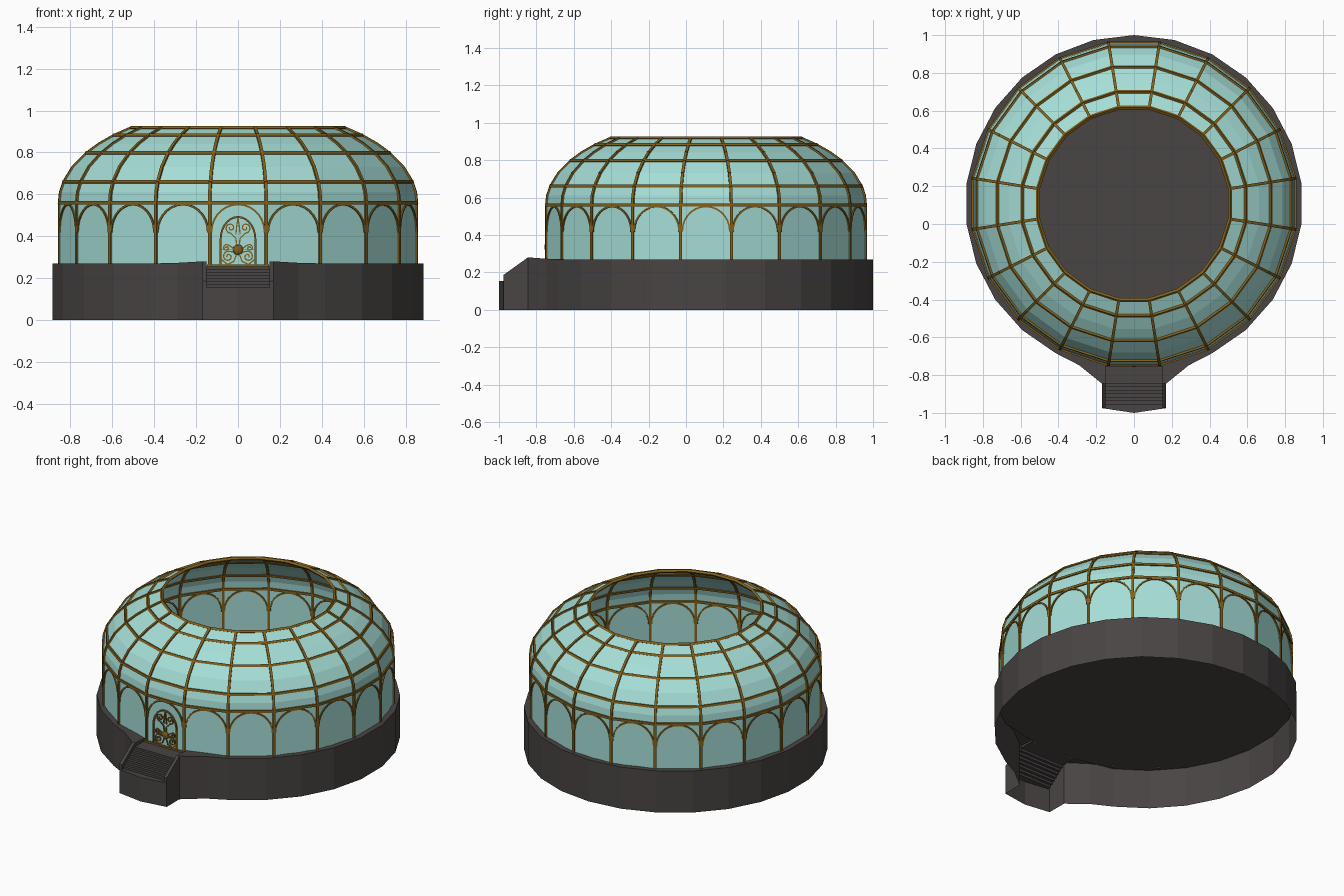
import bpy, bmesh
from math import sin, cos, pi, radians, sqrt
from mathutils import Vector

if "Cube" in bpy.data.objects:
    bpy.data.objects.remove(bpy.data.objects["Cube"])

CY, N, R = 0.107, 20, 0.862
STEP = 2 * pi / N


def material(name, rgb):
    m = bpy.data.materials.new(name)
    m.diffuse_color = (*rgb, 1)
    m.use_nodes = True
    m.node_tree.nodes["Principled BSDF"].inputs["Base Color"].default_value = m.diffuse_color
    return m


GLASS = material("glass", (0.38, 0.73, 0.68))
BRASS = material("brass", (0.22, 0.12, 0.012))
STONE = material("stone", (0.065, 0.058, 0.056))


def polar(a, r, z):
    """Point at angle a from the front, around the dome axis."""
    return Vector((r * sin(a), CY - r * cos(a), z))


def finish(bm, name, mat):
    bmesh.ops.remove_doubles(bm, verts=bm.verts, dist=1e-5)
    bmesh.ops.recalc_face_normals(bm, faces=bm.faces)
    me = bpy.data.meshes.new(name)
    bm.to_mesh(me)
    bm.free()
    me.materials.append(mat)
    ob = bpy.data.objects.new(name, me)
    bpy.context.collection.objects.link(ob)
    return ob


def face(bm, pts):
    return bm.faces.new([bm.verts.new(p) for p in pts])


def bar(bm, p, q, n, w, depth):
    """Rectangular bar from p to q, its depth along n."""
    d = (q - p).normalized()
    s = d.cross(n).normalized()
    n = s.cross(d)
    p, q = p - d * w * 0.3, q + d * w * 0.3
    ends = [[bm.verts.new(c + s * w / 2 * i + n * depth / 2 * j)
             for i, j in ((-1, -1), (1, -1), (1, 1), (-1, 1))] for c in (p, q)]
    a, b = ends
    bm.faces.new(a[::-1])
    bm.faces.new(b)
    for i in range(4):
        j = (i + 1) % 4
        bm.faces.new((a[i], a[j], b[j], b[i]))


def panel_path(bm, pts, a, w, depth):
    """Chain of bars drawn in the plane of the wall panel facing angle a."""
    n = Vector((sin(a), -cos(a), 0))
    t = Vector((cos(a), sin(a), 0))
    c = polar(a, R * cos(STEP / 2), 0)
    p3 = [c + t * u + Vector((0, 0, z)) for u, z in pts]
    for p, q in zip(p3, p3[1:]):
        bar(bm, p, q, n, w, depth)


# Glass profile: straight wall, then part of an ellipse up to the opening
def dome(deg):
    return R * cos(radians(deg)), 0.56 + 0.445 * sin(radians(deg))


profile = [(R, 0.255)] + [dome(d) for d in (0, 6.5, 13, 22.5, 32, 39, 46, 53.3)]
ring_levels = [profile[i] for i in (1, 3, 5, 7, 8)]
corners = [(k + 0.5) * STEP for k in range(N)]

bm = bmesh.new()
for a in corners:
    for (r0, z0), (r1, z1) in zip(profile, profile[1:]):
        face(bm, [polar(a, r0, z0), polar(a + STEP, r0, z0),
                  polar(a + STEP, r1, z1), polar(a, r1, z1)])
finish(bm, "glass_dome", GLASS)

# Brass ribs at the corners
bm = bmesh.new()
for a in corners:
    n = Vector((sin(a), -cos(a), 0))
    for (r0, z0), (r1, z1) in zip(profile, profile[1:]):
        bar(bm, polar(a, r0, z0), polar(a, r1, z1), n, 0.015, 0.016)
finish(bm, "dome_ribs", BRASS)

# Brass rings
bm = bmesh.new()
for r, z in ring_levels:
    for a in corners:
        m = a + STEP / 2
        n = Vector((sin(m), -cos(m), (z - 0.56) * 2))
        bar(bm, polar(a, r, z), polar(a + STEP, r, z), n, 0.015, 0.016)
finish(bm, "dome_rings", BRASS)

# Arch in every wall panel
bm = bmesh.new()
arch = [(0.127 * cos(pi * i / 14), 0.42 + 0.132 * sin(pi * i / 14)) for i in range(15)]
for k in range(N):
    panel_path(bm, arch, k * STEP, 0.009, 0.014)
finish(bm, "wall_arches", BRASS)

# Door frame and sill
bm = bmesh.new()
top = [(0.083 * cos(pi * i / 14), 0.385 + 0.107 * sin(pi * i / 14)) for i in range(15)]
panel_path(bm, [(0.083, 0.255)] + top + [(-0.083, 0.255)], 0, 0.009, 0.018)
panel_path(bm, [(-0.145, 0.26), (0.145, 0.26)], 0, 0.01, 0.02)
finish(bm, "door_frame", BRASS)


# Door scrollwork, mirrored left and right
def spiral(u, z, r, start, turns, steps=16):
    return [(u + r * (1 - 0.8 * i / steps) * cos(start + turns * 2 * pi * i / steps),
             z + r * (1 - 0.8 * i / steps) * sin(start + turns * 2 * pi * i / steps))
            for i in range(steps + 1)]


scrolls = [[(0.006, 0.355), (0.01, 0.39), (0.03, 0.41)] + spiral(0.035, 0.44, 0.026, -pi / 2, 1.3),
           [(0.02, 0.34), (0.04, 0.355)] + spiral(0.055, 0.345, 0.016, pi / 2, -1.2),
           [(0.01, 0.325), (0.025, 0.325)] + spiral(0.047, 0.303, 0.026, pi / 2, -1.3),
           [(0.004, 0.32), (0.02, 0.28), (0.05, 0.265), (0.08, 0.29)],
           [(0.01, 0.41), (0.006, 0.45), (0.0, 0.487)]]
bm = bmesh.new()
for s in (1, -1):
    for path in scrolls:
        panel_path(bm, [(s * u, z) for u, z in path], 0, 0.006, 0.014)
panel_path(bm, [(-0.083, 0.335), (0.083, 0.335)], 0, 0.003, 0.012)
boss = bmesh.ops.create_icosphere(bm, subdivisions=2, radius=0.026)["verts"]
for v in boss:
    v.co = Vector((v.co.x, v.co.y * 0.5 + CY - R * cos(STEP / 2), v.co.z + 0.335))
finish(bm, "door_scrollwork", BRASS)

# Base: open-bottomed wall that flares out to the entrance
M, RB, TOP, FLOOR = 26, 0.893, 0.27, 0.255
angles = [2 * pi * k / M for k in range(2, M - 1)]
flare = [(0.17, -0.975, 0.187), (0.17, -0.845, 0.28), (0.29, -0.748, 0.273)]
front = [(0, -1, 0.155), (0.17, -0.975, 0.155)]
left = [(-x, y, z) for x, y, z in reversed(flare)]
outline = flare + [tuple(polar(a, RB, TOP)) for a in angles] + left
bm = bmesh.new()
for run in (outline, [(-0.17, -0.975, 0.155)] + front):
    for p, q in zip(run, run[1:]):
        face(bm, [(p[0], p[1], 0), (q[0], q[1], 0), q, p])

# Rim on top of the wall, with its inner drop to the floor
inner = [polar(a, 0.858, TOP) for a in angles]
for i in range(len(angles) - 1):
    a, b = angles[i], angles[i + 1]
    face(bm, [polar(a, RB, TOP), polar(b, RB, TOP), inner[i + 1], inner[i]])
    face(bm, [inner[i], inner[i + 1], polar(b, 0.858, FLOOR), polar(a, 0.858, FLOOR)])
for s in (1, -1):
    def mir(pts):
        return [(s * x, y, z) for x, y, z in pts]
    rim = polar(angles[0], RB, TOP)
    inn = inner[0]
    door = (0.15, -0.742, 0.272)
    cheek = (0.15, -0.845, 0.28)
    face(bm, mir([flare[1], flare[2], door, cheek]))
    face(bm, mir([flare[2], rim, inn, door]))
    face(bm, mir([cheek, door, (0.15, -0.742, FLOOR), (0.15, -0.845, FLOOR)]))
    # Sloping cheek beside the stairs
    side = [(-0.845, 0.28), (-0.975, 0.187), (-0.975, 0.155), (-0.845, 0.255)]
    face(bm, mir([(0.15, y, z) for y, z in side]))
    face(bm, mir([(0.15, *side[0]), (0.15, *side[1]), (0.17, *side[1]), (0.17, *side[0])]))
    face(bm, mir([(0.15, *side[1]), (0.15, *side[2]), (0.17, *side[2]), (0.17, *side[1])]))
finish(bm, "base_wall", STONE)

# Floor and landing
bm = bmesh.new()
face(bm, [polar(2 * pi * k / M, 0.86 if k in (0, 1, M - 1) else 0.89, FLOOR) for k in range(M)])
face(bm, [(-0.16, -0.845, FLOOR), (0.16, -0.845, FLOOR), (0.16, -0.73, FLOOR - 0.0005), (-0.16, -0.73, FLOOR - 0.0005)])
finish(bm, "floor", STONE)

# Entrance stairs and the lip in front of them
bm = bmesh.new()
S = 7
tread, rise = 0.13 / S, 0.1 / S
line = [(-0.845, FLOOR)]
for i in range(S):
    y, z = line[-1]
    line += [(y, z - rise), (y - tread, z - rise)]
for (y0, z0), (y1, z1) in zip(line, line[1:]):
    face(bm, [(-0.16, y0, z0), (0.16, y0, z0), (0.16, y1, z1), (-0.16, y1, z1)])
face(bm, [(-0.17, -0.975, 0.155), (0, -1, 0.155), (0.17, -0.975, 0.155)])
finish(bm, "entrance_stairs", STONE)
